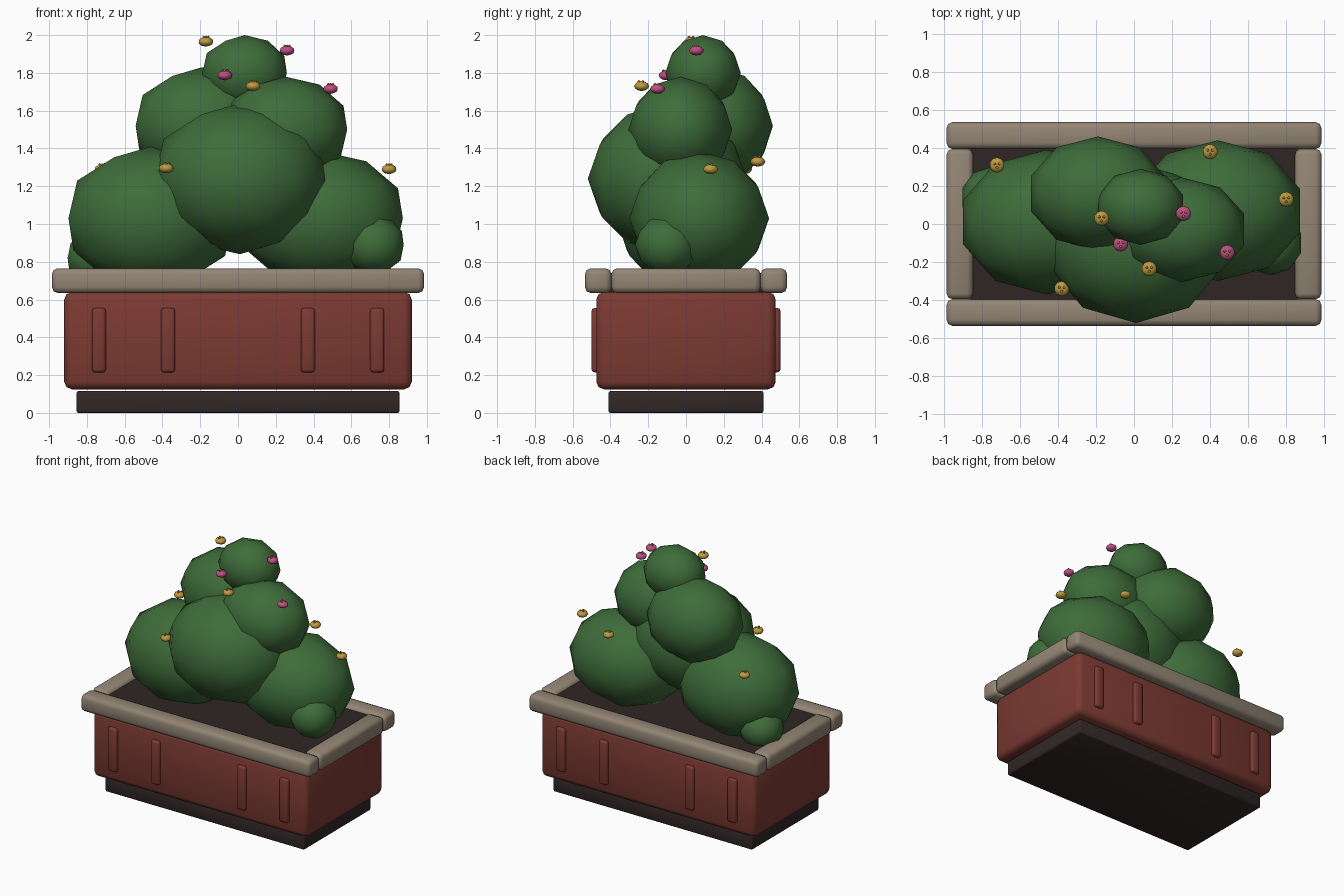
import bpy
import math

cube = bpy.data.objects.get("Cube")
if cube:
    bpy.data.objects.remove(cube, do_unlink=True)


def material(name, r, g, b):
    mat = bpy.data.materials.new(name)
    mat.use_nodes = True
    mat.diffuse_color = (r, g, b, 1)
    bsdf = next(n for n in mat.node_tree.nodes if n.type == "BSDF_PRINCIPLED")
    bsdf.inputs["Base Color"].default_value = (r, g, b, 1)
    bsdf.inputs["Roughness"].default_value = 0.8
    return mat


GREEN = material("leaf green", 0.048, 0.15, 0.042)
BRICK = material("brick red", 0.2, 0.042, 0.032)
STONE = material("warm stone", 0.29, 0.235, 0.175)
DARK = material("dark base", 0.032, 0.02, 0.02)
SOIL = material("dark soil", 0.03, 0.018, 0.018)
YELLOW = material("flower yellow", 0.52, 0.33, 0.05)
PINK = material("flower pink", 0.52, 0.08, 0.24)
CENTRE = material("flower centre", 0.45, 0.2, 0.04)


def box(name, low, high, mat, bevel=0.0, segments=2):
    """Bevelled box between two opposite corners."""
    centre = [(a + b) / 2 for a, b in zip(low, high)]
    bpy.ops.mesh.primitive_cube_add(size=1, location=centre)
    obj = bpy.context.object
    obj.name = name
    obj.scale = [b - a for a, b in zip(low, high)]
    bpy.ops.object.transform_apply(location=False, rotation=False, scale=True)
    obj.data.materials.append(mat)
    if bevel:
        mod = obj.modifiers.new("soft edges", "BEVEL")
        mod.width = bevel
        mod.segments = segments
        bpy.ops.object.modifier_apply(modifier=mod.name)
    bpy.ops.object.shade_smooth_by_angle(angle=math.radians(50))
    return obj


def blob(name, centre, radii, mat, detail=2):
    """Smooth, low-poly ellipsoid."""
    bpy.ops.mesh.primitive_ico_sphere_add(subdivisions=detail, radius=1, location=centre)
    obj = bpy.context.object
    obj.name = name
    obj.scale = radii
    bpy.ops.object.transform_apply(location=False, rotation=False, scale=True)
    obj.data.materials.append(mat)
    bpy.ops.object.shade_smooth()
    return obj


# Planter foot, body and soil
box("planter_foot", (-0.855, -0.41, 0), (0.855, 0.41, 0.115), DARK, 0.01)
box("planter_body", (-0.92, -0.475, 0.125), (0.92, 0.475, 0.64), BRICK, 0.04)
box("soil", (-0.86, -0.41, 0.63), (0.86, 0.41, 0.74), SOIL)

# Rim rails and raised ribs, mirrored
for s, end, side in ((-1, "front", "right"), (1, "back", "left")):
    ys = sorted((s * 0.395, s * 0.535))
    box(f"{end}_rim", (-0.985, ys[0], 0.635), (0.985, ys[1], 0.765), STONE, 0.03)
    xs = sorted((s * 0.845, s * 0.985))
    box(f"{side}_rim", (xs[0], -0.395, 0.635), (xs[1], 0.395, 0.765), STONE, 0.03)
    ys = sorted((s * 0.45, s * 0.5))
    for x in (-0.737, -0.37, 0.37, 0.737):
        box(f"{end}_rib", (x - 0.037, ys[0], 0.215), (x + 0.037, ys[1], 0.555), BRICK, 0.015)

# Foliage clumps
blob("right_bush", (-0.46, 0.01, 1.03), (0.46, 0.38, 0.38), GREEN)
blob("left_bush", (0.44, 0.07, 1.03), (0.455, 0.37, 0.355), GREEN)
blob("front_bush", (0.01, -0.1, 1.24), (0.475, 0.42, 0.4), GREEN)
blob("upper_back_bush", (-0.19, 0.16, 1.52), (0.37, 0.3, 0.31), GREEN)
blob("upper_left_bush", (0.25, -0.03, 1.5), (0.345, 0.275, 0.28), GREEN)
blob("top_bush", (0.035, 0.09, 1.8), (0.235, 0.2, 0.2), GREEN)
blob("small_left_bush", (0.72, -0.1, 0.89), (0.165, 0.17, 0.16), GREEN)
blob("small_right_bush", (-0.75, 0.14, 0.82), (0.16, 0.16, 0.15), GREEN)

# Flowers: flattened head with a few beads on top
FLOWERS = (
    (YELLOW, ((-0.17, 0.03, 1.965), (0.08, -0.235, 1.73), (-0.38, -0.34, 1.295),
              (0.8, 0.13, 1.29), (0.4, 0.38, 1.33), (-0.72, 0.31, 1.29))),
    (PINK, ((0.26, 0.055, 1.918), (-0.07, -0.105, 1.787), (0.49, -0.15, 1.715))),
)
for mat, places in FLOWERS:
    for x, y, z in places:
        blob("flower_head", (x, y, z), (0.04, 0.04, 0.026), mat)
        for k in range(3):
            a = math.radians(120 * k + 30)
            blob("flower_bead", (x + 0.014 * math.cos(a), y + 0.014 * math.sin(a), z + 0.024),
                 (0.008, 0.008, 0.008), CENTRE, 1)
